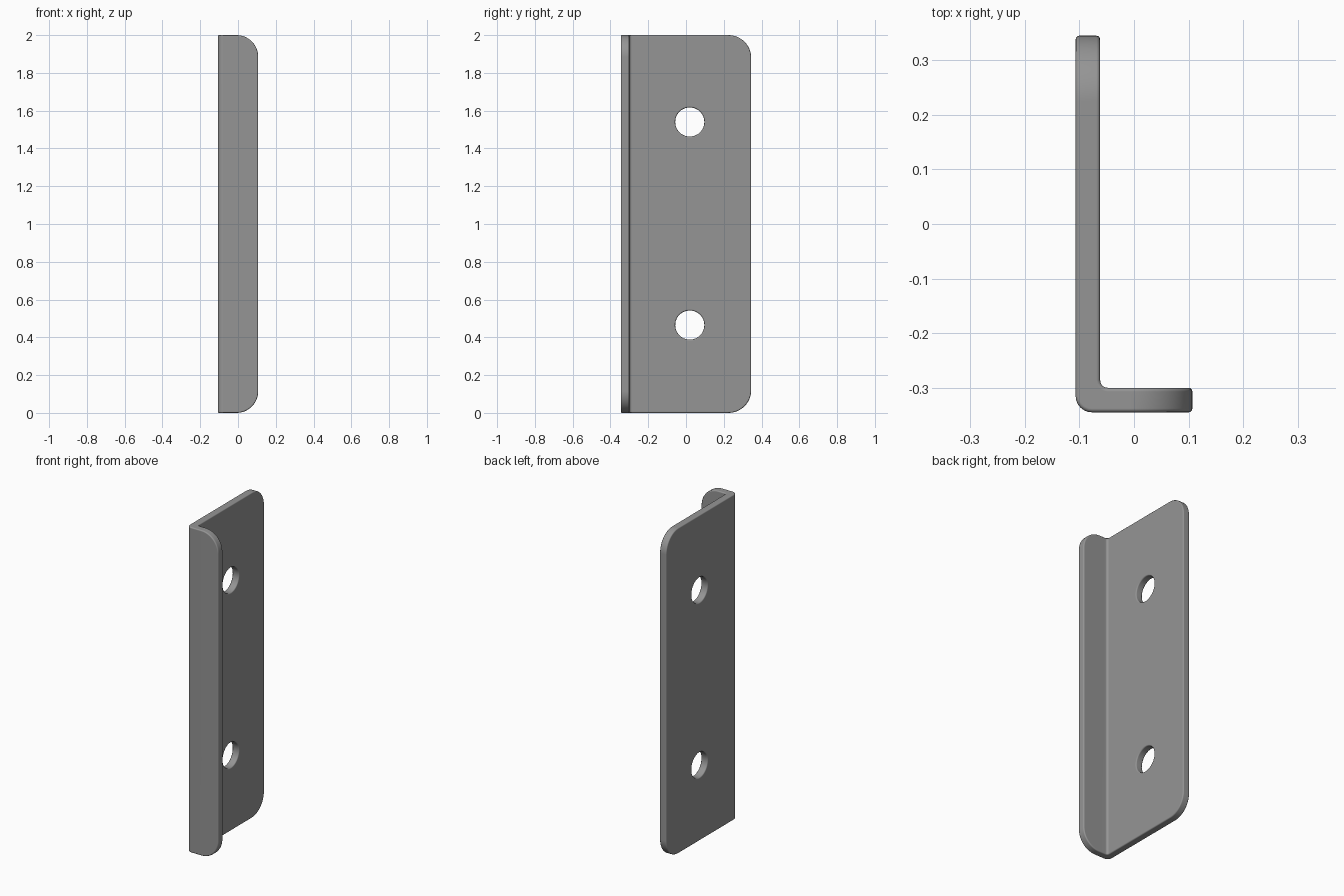
import bpy, bmesh, math

if "Cube" in bpy.data.objects:
    bpy.data.objects.remove(bpy.data.objects["Cube"])

X, Y, H, T = 0.107, 0.345, 2.0, 0.045   # half width, half depth, height, sheet thickness

steel = bpy.data.materials.new("grey steel")
steel.diffuse_color = (0.30, 0.30, 0.30, 1)
steel.use_nodes = True
steel.node_tree.nodes["Principled BSDF"].inputs["Base Color"].default_value = steel.diffuse_color

# L-shaped section extruded to full height
bm = bmesh.new()
profile = [(-X, -Y), (X, -Y), (X, -Y + T), (-X + T, -Y + T), (-X + T, Y), (-X, Y)]
base = bm.faces.new([bm.verts.new((x, y, 0)) for x, y in profile])
top = bmesh.ops.extrude_face_region(bm, geom=[base])["geom"]
bmesh.ops.translate(bm, verts=[g for g in top if isinstance(g, bmesh.types.BMVert)], vec=(0, 0, H))
bmesh.ops.recalc_face_normals(bm, faces=bm.faces)


def round_edges(test, radius, segments):
    edges = [e for e in bm.edges if all(test(v.co) for v in e.verts)]
    bmesh.ops.bevel(bm, geom=edges, offset=radius, offset_type='OFFSET', segments=segments,
                    profile=0.5, affect='EDGES', clamp_overlap=False)


def near(a, b):
    return abs(a - b) < 1e-4


# Outer and inner bend, then the free corners of plate and lip
round_edges(lambda c: near(c.x, -X) and near(c.y, -Y), 0.03, 6)
round_edges(lambda c: near(c.x, -X + T) and near(c.y, -Y + T), 0.014, 5)
for z in (0, H):
    round_edges(lambda c: near(c.y, Y) and near(c.z, z), 0.12, 12)
    round_edges(lambda c: near(c.x, X) and near(c.z, z), 0.115, 12)

mesh = bpy.data.meshes.new("angle_bracket")
bm.to_mesh(mesh)
bm.free()
mesh.materials.append(steel)
bracket = bpy.data.objects.new("angle_bracket", mesh)
bpy.context.collection.objects.link(bracket)
bpy.context.view_layer.objects.active = bracket


def apply(mod):
    bpy.context.view_layer.objects.active = bracket
    bpy.ops.object.modifier_apply(modifier=mod.name)


# Two screw holes through the plate
for z in (0.465, 1.54):
    bpy.ops.mesh.primitive_cylinder_add(vertices=48, radius=0.077, depth=0.2,
                                        location=(-X + T / 2, 0.02, z),
                                        rotation=(0, math.pi / 2, 0))
    cutter = bpy.context.object
    cutter.name = "hole_cutter"
    cutter.hide_render = True
    cut = bracket.modifiers.new("hole", 'BOOLEAN')
    cut.operation, cut.solver, cut.object = 'DIFFERENCE', 'EXACT', cutter
    apply(cut)
    bpy.data.objects.remove(cutter)

# Softened edges all round
soft = bracket.modifiers.new("soft_edges", 'BEVEL')
soft.width, soft.segments = 0.007, 3
soft.limit_method, soft.angle_limit = 'ANGLE', math.radians(40)
apply(soft)

bpy.ops.object.select_all(action='DESELECT')
bracket.select_set(True)
bpy.context.view_layer.objects.active = bracket
bpy.ops.object.shade_smooth_by_angle(angle=math.radians(40))
normals = bracket.modifiers.new("flat_face_normals", 'WEIGHTED_NORMAL')
normals.keep_sharp = True
